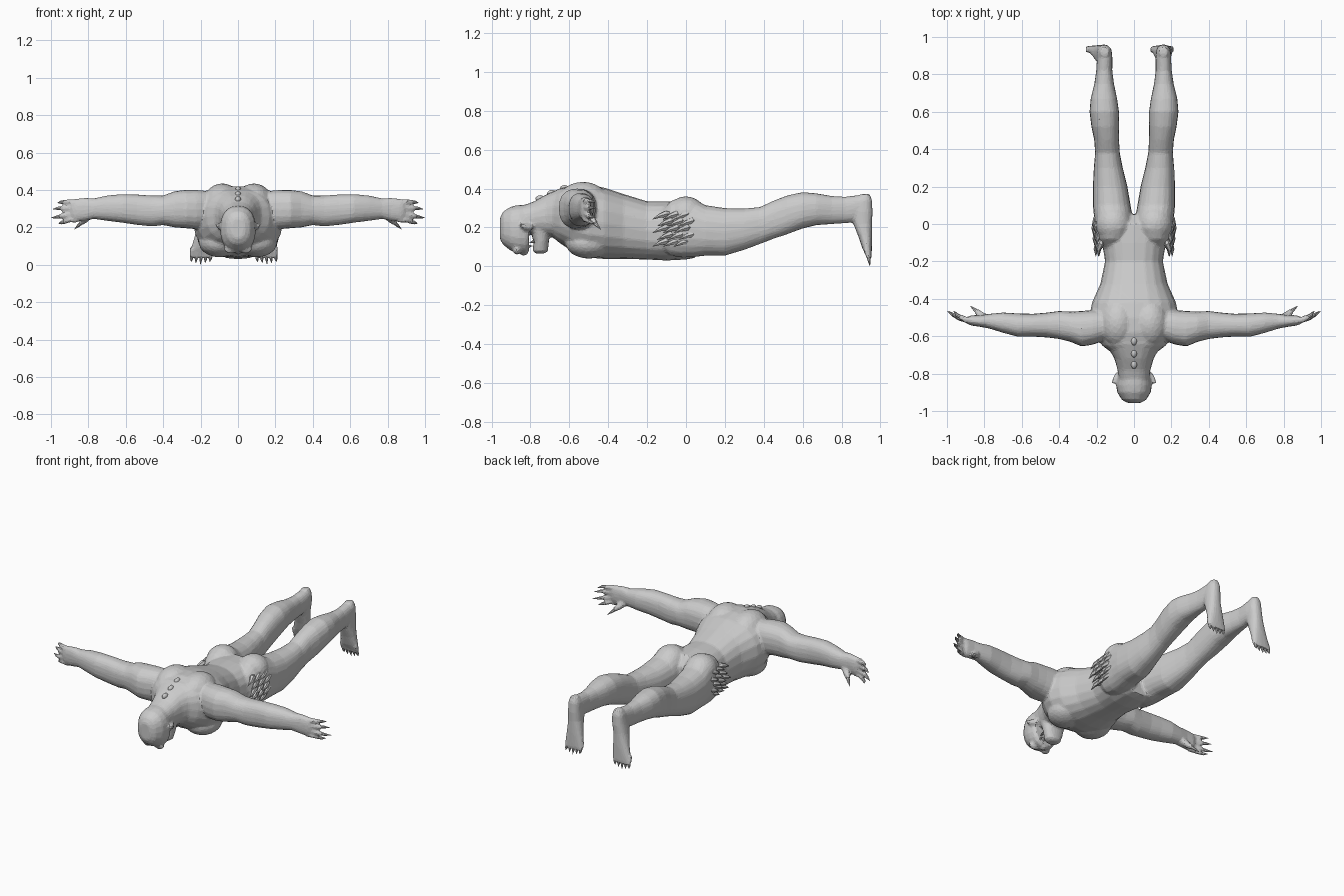
import bpy, bmesh
from math import cos, sin, tau
from mathutils import Vector, Matrix


def skin(bm, rings):
    # bridge a list of rings into one closed shell
    rs = [[bm.verts.new(p) for p in r] for r in rings]
    n = len(rs[0])
    for a, b in zip(rs, rs[1:]):
        for i in range(n):
            bm.faces.new((a[i], a[(i + 1) % n], b[(i + 1) % n], b[i]))
    bm.faces.new(rs[0][::-1])
    bm.faces.new(rs[-1])


def loft(bm, axis, rows, s=1, power=0.85, shear=None, n=20):
    # rows: position along axis, then min/max of the two other axes
    rings = []
    for t, a0, a1, b0, b1 in rows:
        ring = []
        for i in range(n):
            c, d = cos(tau * i / n), sin(tau * i / n)
            c = abs(c) ** power * (1 if c > 0 else -1)
            d = abs(d) ** power * (1 if d > 0 else -1)
            a = (a0 + a1) / 2 + (a1 - a0) / 2 * c
            b = (b0 + b1) / 2 + (b1 - b0) / 2 * d
            p = {'x': (t, a, b), 'y': (a, t, b), 'z': (a, b, t)}[axis]
            x = p[0] + (shear(p[2]) if shear else 0)
            ring.append((s * x, p[1], p[2]))
        rings.append(ring)
    skin(bm, rings)


def tube(bm, pts, s=1, n=8):
    # pts: x, y, z, radius
    v = [Vector((s * p[0], p[1], p[2])) for p in pts]
    rings = []
    for i, p in enumerate(pts):
        d = v[min(i + 1, len(v) - 1)] - v[max(i - 1, 0)]
        q = d.to_track_quat('Z', 'Y')
        rings.append([v[i] + q @ Vector((p[3] * cos(tau * k / n), p[3] * sin(tau * k / n), 0))
                      for k in range(n)])
    skin(bm, rings)


def ball(bm, c, r, s=1):
    m = Matrix.Translation((s * c[0], c[1], c[2])) @ Matrix.Diagonal((*r, 1))
    bmesh.ops.create_icosphere(bm, subdivisions=3, radius=1, matrix=m)


def finish(bm, name):
    bmesh.ops.recalc_face_normals(bm, faces=bm.faces)
    me = bpy.data.meshes.new(name)
    bm.to_mesh(me)
    bm.free()
    ob = bpy.data.objects.new(name, me)
    bpy.context.collection.objects.link(ob)
    return ob


body, claws, scales = bmesh.new(), bmesh.new(), bmesh.new()

# torso
loft(body, 'y', [(y, -w, w, a, b) for y, w, a, b in [
    (-.71, .09, .17, .36), (-.65, .17, .12, .40), (-.58, .22, .075, .42),
    (-.50, .24, .045, .42), (-.42, .225, .038, .405), (-.32, .18, .038, .372),
    (-.20, .155, .035, .335), (-.10, .17, .03, .335), (0, .165, .035, .33),
    (.05, .12, .045, .27)]])
# neck
loft(body, 'y', [(y, -w, w, a, b) for y, w, a, b in [
    (-.86, .075, .17, .305), (-.78, .088, .165, .335), (-.72, .105, .155, .37),
    (-.64, .15, .14, .405)]])
# skull and upper face
loft(body, 'y', [(y, -w, w, a, b) for y, w, a, b in [
    (-.957, .035, .14, .25), (-.94, .065, .11, .283), (-.90, .09, .08, .308),
    (-.86, .096, .068, .316), (-.825, .09, .065, .318), (-.808, .08, .075, .315)]])
# lower jaw
loft(body, 'z', [(z, -w, w, a, b) for z, w, a, b in [
    (.066, .03, -.775, -.725), (.08, .05, -.787, -.71), (.13, .065, -.785, -.705),
    (.20, .08, -.80, -.70), (.24, .07, -.80, -.72)]])
ball(body, (0, -.835, .075), (.022, .025, .02))

LEG = [(-.14, .07, .16, .10, .27), (-.08, .03, .195, .055, .335), (-.02, .008, .208, .045, .36),
       (.04, .008, .214, .048, .345), (.10, .018, .22, .055, .315), (.20, .035, .22, .055, .30),
       (.30, .06, .215, .085, .298), (.38, .076, .208, .115, .305), (.45, .08, .213, .142, .338),
       (.52, .08, .228, .165, .365), (.60, .08, .238, .195, .382), (.67, .09, .232, .212, .376),
       (.75, .107, .212, .218, .362), (.82, .116, .202, .222, .358), (.89, .115, .198, .23, .367),
       (.935, .12, .19, .25, .36)]
FOOT = [(.372, .135, .18, .90, .945), (.34, .12, .195, .865, .957), (.28, .115, .2, .845, .96),
        (.22, .112, .2, .86, .957), (.15, .1, .205, .888, .957), (.09, .09, .212, .908, .956),
        (.055, .088, .212, .925, .955), (.04, .095, .205, .932, .953)]
ARM = [(.12, -.61, -.46, .21, .39), (.22, -.645, -.46, .19, .40), (.28, -.655, -.465, .195, .40),
       (.34, -.63, -.468, .2, .393), (.40, -.615, -.465, .212, .37), (.46, -.607, -.473, .205, .37),
       (.54, -.602, -.48, .213, .376), (.62, -.603, -.478, .225, .378), (.70, -.582, -.473, .235, .37),
       (.77, -.56, -.48, .245, .355), (.82, -.55, -.487, .235, .358), (.87, -.543, -.488, .232, .352),
       (.89, -.535, -.495, .245, .34)]
FINGERS = [(.335, .335, .965), (.302, .302, .99), (.268, .255, 1.0), (.242, .225, .96)]

for s in (1, -1):
    loft(body, 'y', LEG, s)
    # the left foot is turned outward
    turn = (lambda z: .055 * max(0, .3 - z) / .3) if s < 0 else (lambda z: 0)
    loft(body, 'z', FOOT, s, shear=turn)
    # toes and toe claws
    for i in range(5):
        x = .1 + .025 * i + turn(.05)
        tip = .002 + .007 * abs(i - 2)
        tube(body, [(x, .925, .09, .014), (x, .938, .055, .014), (x, .943, .035, .011)], s)
        tube(claws, [(x, .938, .055, .011), (x + .003, .942, .03, .008),
                     (x + .005, .946, tip, .001)], s)
    loft(body, 'x', ARM, s)
    # fingers and finger claws
    for z0, z1, tip in FINGERS:
        m = .87 + (tip - .87) * .55
        tube(body, [(.86, -.517, z0, .018), (.9, -.512, z0, .017),
                    (m, -.5, (z0 + z1) / 2, .015), (m + .015, -.493, z1, .011)], s)
        tube(claws, [(m, -.5, (z0 + z1) / 2, .011), (m + .025, -.487, z1, .009),
                     (tip, -.466, z1 - .004, .001)], s)
    tube(body, [(.79, -.505, .27, .022), (.82, -.485, .24, .02), (.845, -.465, .22, .015)], s)
    tube(claws, [(.835, -.472, .226, .012), (.855, -.455, .208, .008), (.875, -.438, .19, .001)], s)
    # shoulder blades, chest, buttocks, brow
    ball(body, (.085, -.53, .335), (.10, .13, .1), s)
    ball(body, (.10, -.50, .12), (.11, .12, .08), s)
    ball(body, (.11, 0, .27), (.095, .10, .09), s)
    ball(body, (.04, -.87, .085), (.035, .02, .025), s)
    # ears
    tube(body, [(.075, -.80, .20, .022), (.098, -.83, .205, .018), (.118, -.855, .215, .006)], s)
    # fangs
    for x in (.02, .045):
        tube(claws, [(s * x, -.815, .10, .009), (s * x, -.80, .105, .005), (s * x, -.788, .105, .001)])
        tube(claws, [(s * x, -.78, .13, .009), (s * x, -.795, .125, .005), (s * x, -.806, .122, .001)])
    # hip scales pointing forward
    for j, (z, x) in enumerate([(.13, .175), (.165, .186), (.20, .192), (.235, .188), (.27, .178)]):
        for k in range(3):
            y = -.105 + .055 * k + .025 * (j % 2)
            b = x + .006 * k
            tube(scales, [(b - .014, y + .035, z, .008), (b, y, z, .018), (b + .012, y - .03, z - .01, .012),
                          (b + .012, y - .068, z - .028, .001)], s, 6)

# fused faceted skin
ob = finish(body, "body")
m = ob.modifiers.new("fuse", 'REMESH')
m.mode, m.voxel_size = 'VOXEL', .008
m = ob.modifiers.new("soften", 'SMOOTH')
m.factor, m.iterations = .5, 4
m = ob.modifiers.new("facet", 'DECIMATE')
m.ratio = .12

finish(claws, "claws_and_fangs")
finish(scales, "hip_scales")

# spine knobs between the shoulders
knobs = bmesh.new()
for y, z in [(-.625, .40), (-.69, .375), (-.75, .348)]:
    ball(knobs, (0, y, z), (.016, .024, .018))
finish(knobs, "spine_knobs")
